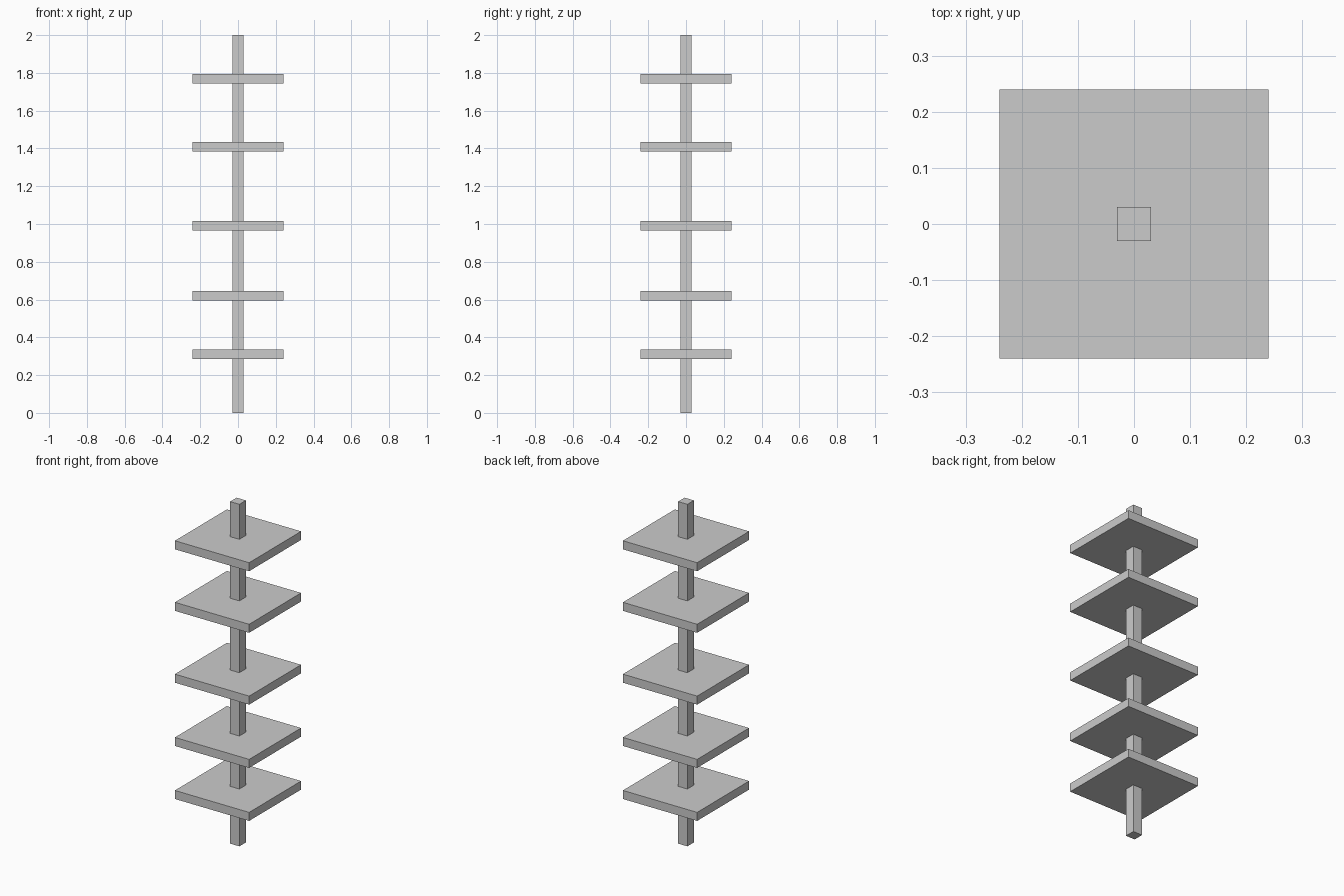
import bpy

if "Cube" in bpy.data.objects:
    bpy.data.objects.remove(bpy.data.objects["Cube"])


def box(name, size, z):
    bpy.ops.mesh.primitive_cube_add(size=1, location=(0, 0, z))
    obj = bpy.context.object
    obj.name = name
    obj.scale = size
    bpy.ops.object.transform_apply(location=False, rotation=False, scale=True)
    return obj


# Central square post
box("post", (0.06, 0.06, 2.0), 1.0)

# Square plates threaded on the post, unevenly spaced
for i, z in enumerate((0.31, 0.62, 0.99, 1.41, 1.77), 1):
    box(f"plate_{i}", (0.48, 0.48, 0.05), z)
